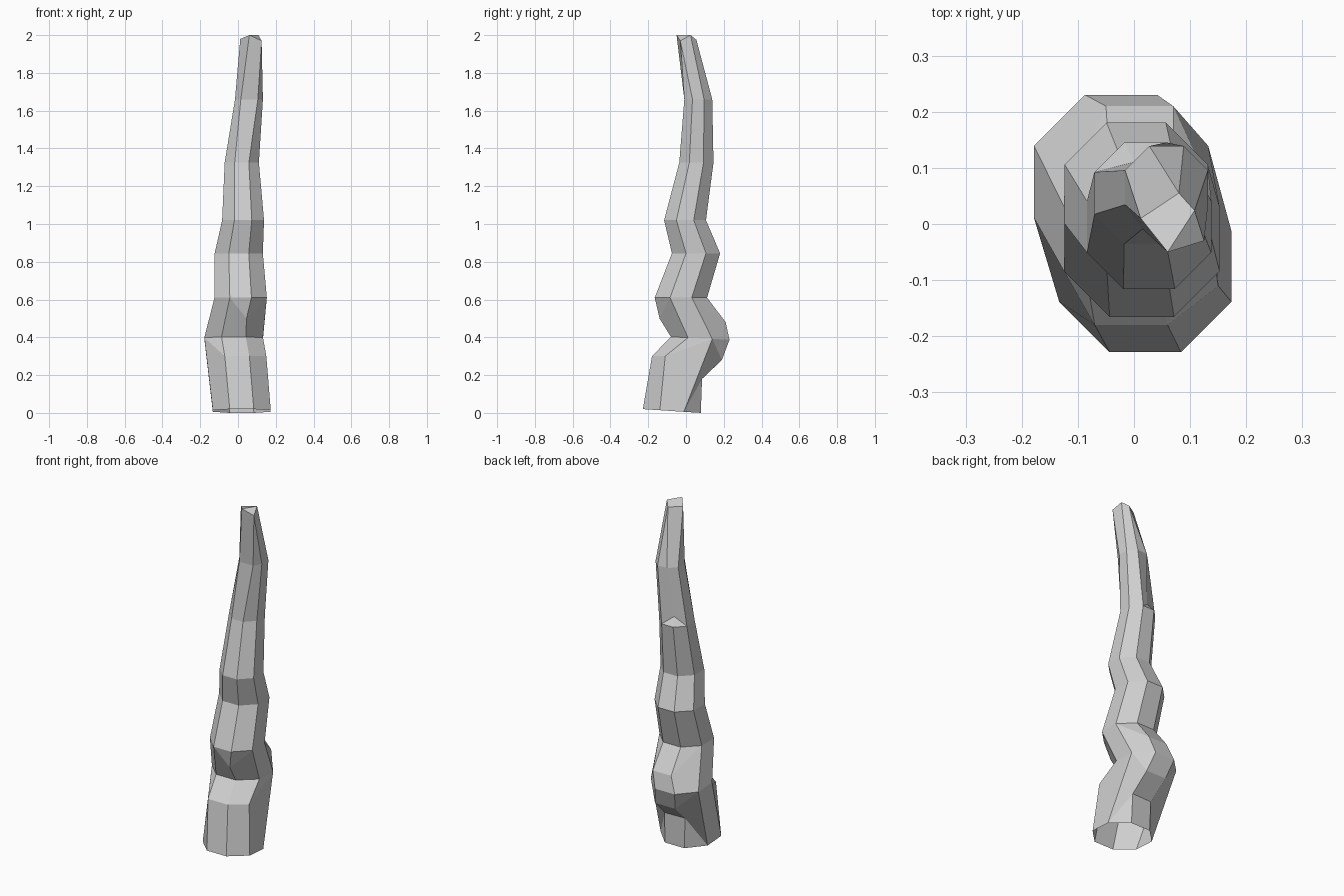
import bpy, bmesh, math

cube = bpy.data.objects.get("Cube")
if cube:
    bpy.data.objects.remove(cube)

SIDES = 8

# Main cross-sections: centre x, centre y, height, radius, forward tilt
SECTIONS = [
    (0.02, -0.075, 0.01, 0.166, 0.065),
    (-0.023, 0.075, 0.395, 0.168, 0.05),
    (0.014, -0.027, 0.61, 0.150, 0.0),
    (0.004, 0.053, 0.845, 0.138, 0.0),
    (0.027, -0.005, 1.02, 0.120, 0.0),
    (0.02, 0.055, 1.325, 0.098, 0.0),
    (0.058, 0.065, 1.66, 0.080, 0.0),
]

# Extra corner points that chamfer the bends. Each entry follows a section;
# base 0 shares its other points with the section below, 1 with the one above.
BENDS = {
    0: [(0, {1: (0.08, 0.085, 0.18), 2: (-0.05, 0.08, 0.18)}),
        (1, {1: (0.07, 0.19, 0.28), 2: (-0.06, 0.19, 0.28),
             5: (-0.07, -0.18, 0.3), 6: (0.06, -0.18, 0.3),
             7: (0.15, -0.11, 0.3)})],
    1: [(1, {1: (0.07, 0.21, 0.48), 2: (-0.05, 0.21, 0.48),
             6: (0.045, -0.14, 0.5)})],
    5: [(0, {2: (0.0, 0.11, 1.37)})],
}

# Broken tip corners, and which of them each side runs into
TIP = [(0.108, 0.024, 2.0), (0.08, 0.055, 1.975), (0.012, 0.01, 1.98),
       (0.06, -0.05, 2.0), (0.125, -0.03, 1.97)]
TIP_SIDES = [0, 1, 1, 2, 2, 3, 4, 4]

bm = bmesh.new()


def section_ring(cx, cy, z, r, tilt):
    ring = []
    for k in range(SIDES):
        a = 2 * math.pi * (k + 0.5) / SIDES
        dy = r * math.sin(a)
        ring.append(bm.verts.new((cx + r * math.cos(a), cy + dy, z - tilt * dy)))
    return ring


def add_face(verts):
    unique = list(dict.fromkeys(verts))
    if len(unique) > 2:
        bm.faces.new(unique)


# Stack the sections, adding the bend points between them
sections = [section_ring(*s) for s in SECTIONS]
sections[-1][5].co.x = 0.015
sections[-1][6].co.x = 0.105
rings = []
for i, ring in enumerate(sections):
    rings.append(ring)
    for base, points in BENDS.get(i, []):
        extra = list(sections[i + base])
        for k, co in points.items():
            extra[k] = bm.verts.new(co)
        rings.append(extra)

tip = [bm.verts.new(co) for co in TIP]
rings.append([tip[k] for k in TIP_SIDES])

# Skin the sides; the base stays open
for low, high in zip(rings, rings[1:]):
    for k in range(SIDES):
        n = (k + 1) % SIDES
        add_face([low[k], low[n], high[n], high[k]])

# Slanted tip: a main facet and a small corner chip
add_face([tip[0], tip[1], tip[2], tip[3]])
add_face([tip[0], tip[3], tip[4]])

mesh = bpy.data.meshes.new("crooked_stalk")
bm.to_mesh(mesh)
bm.free()
stalk = bpy.data.objects.new("crooked_stalk", mesh)
bpy.context.collection.objects.link(stalk)

# Plain grey colour
grey = bpy.data.materials.new("light_grey")
grey.use_nodes = True
colour = (0.62, 0.62, 0.62, 1.0)
grey.diffuse_color = colour
grey.node_tree.nodes["Principled BSDF"].inputs["Base Color"].default_value = colour
mesh.materials.append(grey)
